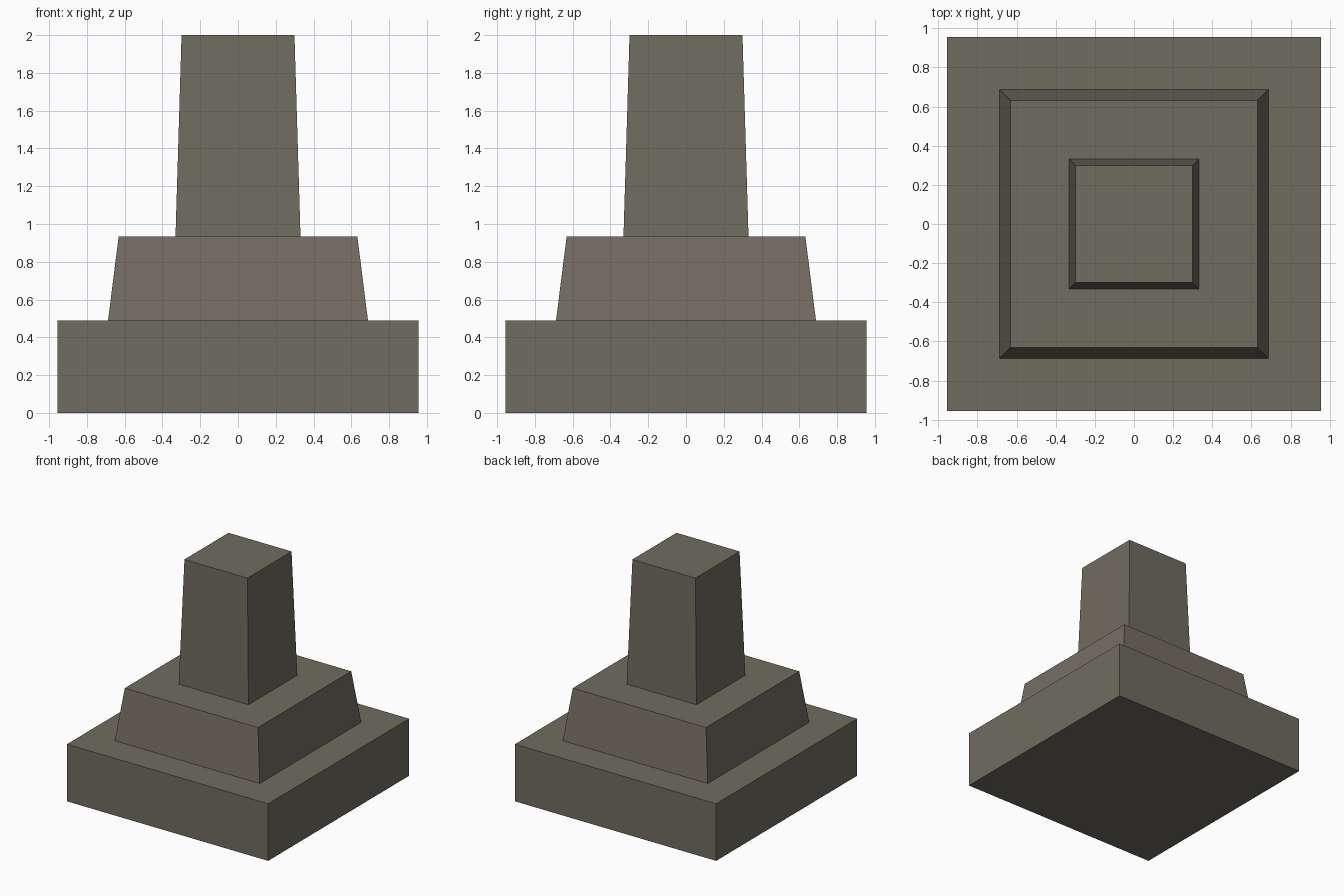
import bpy, bmesh

if "Cube" in bpy.data.objects:
    bpy.data.objects.remove(bpy.data.objects["Cube"])


def material(name, srgb):
    m = bpy.data.materials.new(name)
    lin = [((c / 255 + 0.055) / 1.055) ** 2.4 for c in srgb]
    m.diffuse_color = (*lin, 1)
    m.use_nodes = True
    m.node_tree.nodes["Principled BSDF"].inputs["Base Color"].default_value = m.diffuse_color
    return m


stone = material("olive_stone", (112, 108, 95))
warm = material("warm_stone", (117, 109, 98))


def block(name, half_bottom, half_top, z0, z1, side_mat):
    """Square block tapering from half_bottom to half_top."""
    bm = bmesh.new()
    bmesh.ops.create_cube(bm, size=2)
    for v in bm.verts:
        h, z = (half_top, z1) if v.co.z > 0 else (half_bottom, z0)
        v.co = (v.co.x * h, v.co.y * h, z)
    bm.normal_update()
    me = bpy.data.meshes.new(name)
    me.materials.append(stone)
    me.materials.append(side_mat)
    # horizontal faces keep the stone colour, sides use the side material
    for f in bm.faces:
        f.material_index = 0 if abs(f.normal.z) > 0.9 else 1
    bm.to_mesh(me)
    bm.free()
    ob = bpy.data.objects.new(name, me)
    bpy.context.collection.objects.link(ob)


# Wide plinth, tapered step, tall tapered pillar
block("plinth", 0.955, 0.955, 0.0, 0.49, stone)
block("middle_step", 0.688, 0.632, 0.49, 0.934, warm)
block("pillar", 0.331, 0.299, 0.934, 2.0, stone)
